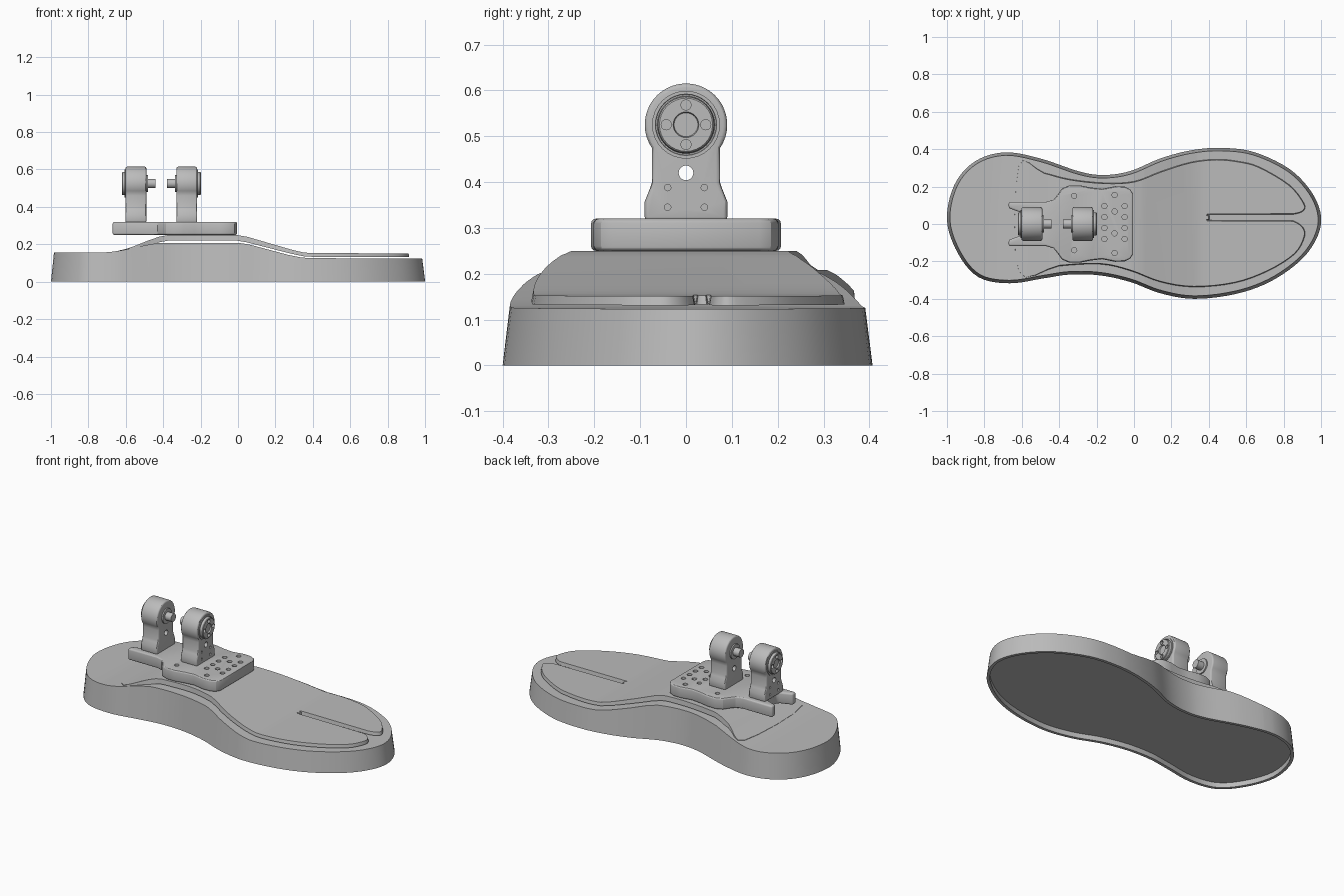
import bpy, bmesh
from math import sin, cos, radians, pi
from mathutils import Matrix, Vector

cube = bpy.data.objects.get("Cube")
if cube:
    bpy.data.objects.remove(cube, do_unlink=True)

grey = bpy.data.materials.new("plain_grey")
grey.use_nodes = True
grey.diffuse_color = (0.5, 0.5, 0.5, 1)
grey.node_tree.nodes["Principled BSDF"].inputs["Base Color"].default_value = (0.5, 0.5, 0.5, 1)


def finish(name, bm, x=0.0):
    bmesh.ops.recalc_face_normals(bm, faces=bm.faces)
    mesh = bpy.data.meshes.new(name)
    bm.to_mesh(mesh)
    bm.free()
    mesh.materials.append(grey)
    ob = bpy.data.objects.new(name, mesh)
    ob.location.x = x
    bpy.context.collection.objects.link(ob)
    return ob


def activate(ob):
    bpy.ops.object.select_all(action='DESELECT')
    ob.select_set(True)
    bpy.context.view_layer.objects.active = ob


def smooth(ob, angle=30):
    activate(ob)
    bpy.ops.object.shade_smooth_by_angle(angle=radians(angle))


def spline(pts, n):
    """Closed smooth curve through the points."""
    out, c = [], [Vector(p) for p in pts]
    for i in range(len(c)):
        a, b, d, e = (c[(i + k) % len(c)] for k in (-1, 0, 1, 2))
        for k in range(n):
            t = k / n
            out.append(0.5 * (2 * b + (d - a) * t + (2 * a - 5 * b + 4 * d - e) * t * t
                              + (3 * b - a - 3 * d + e) * t ** 3))
    return out


def inset(loop, d):
    out = []
    for i, p in enumerate(loop):
        t = (loop[(i + 1) % len(loop)] - loop[i - 1]).normalized()
        out.append(p + Vector((t.y, -t.x)) * d)
    return out


def height(knots, x):
    """Piecewise height along the foot."""
    if x <= knots[0][0]:
        return knots[0][1]
    for (x0, z0), (x1, z1) in zip(knots, knots[1:]):
        if x <= x1:
            return z0 + (z1 - z0) * (x - x0) / (x1 - x0)
    return knots[-1][1]


def loft(loops):
    """Stack closed loops of 3D points and cap both ends."""
    bm = bmesh.new()
    rings = [[bm.verts.new(p) for p in loop] for loop in loops]
    for r, s in zip(rings, rings[1:]):
        for i in range(len(r)):
            j = (i + 1) % len(r)
            bm.faces.new((r[i], r[j], s[j], s[i]))
    bm.faces.new(rings[0])
    bm.faces.new(rings[-1])
    return bm


def contour(bm, stations, remap):
    """Slice across the foot, then bend to the height profile."""
    for x in stations:
        bmesh.ops.bisect_plane(bm, geom=bm.verts[:] + bm.edges[:] + bm.faces[:],
                               dist=1e-5, plane_co=(x, 0, 0), plane_no=(1, 0, 0))
    for v in bm.verts:
        v.co.z = remap(v.co.x, v.co.z)


def rods(name, items, axis, x=0.0):
    """Cylinders given as (centre, radius, length), along X or Z."""
    bm = bmesh.new()
    turn = Matrix.Rotation(pi / 2, 4, 'Y') if axis == 'X' else Matrix()
    for co, r, length in items:
        bmesh.ops.create_cone(bm, cap_ends=True, segments=20, radius1=r, radius2=r,
                              depth=length, matrix=Matrix.Translation(co) @ turn)
    return finish(name, bm, x)


def drill(ob, cutter):
    activate(ob)
    mod = ob.modifiers.new("holes", 'BOOLEAN')
    mod.operation = 'DIFFERENCE'
    mod.solver = 'EXACT'
    mod.object = cutter
    bpy.ops.object.modifier_apply(modifier=mod.name)
    bpy.data.objects.remove(cutter, do_unlink=True)


def bevel(ob, width, segments=3):
    activate(ob)
    mod = ob.modifiers.new("rounding", 'BEVEL')
    mod.width, mod.segments, mod.angle_limit = width, segments, radians(40)
    bpy.ops.object.modifier_apply(modifier=mod.name)


def at(loop, z):
    return [(p[0], p[1], z) for p in loop]


# Sole: tapered footprint with a shallow recess underneath
foot = spline([(-1, .02), (-.96, .21), (-.85, .335), (-.69, .383), (-.5, .35), (-.29, .28),
               (-.16, .262), (-.02, .283), (.14, .35), (.3, .393), (.46, .407), (.64, .385),
               (.83, .295), (.95, .17), (1, .04), (.975, -.08), (.885, -.2), (.725, -.31),
               (.54, -.375), (.32, -.4), (.14, -.37), (-.02, -.31), (-.18, -.275), (-.34, -.27),
               (-.48, -.29), (-.665, -.317), (-.83, -.285), (-.94, -.16)], 5)
sole_top = [(-.74, .155), (-.68, .159), (-.62, .168), (-.55, .183), (-.48, .198), (-.42, .208),
            (0, .208), (.06, .199), (.27, .143), (.34, .129), (.4, .126), (1, .123)]
rim = inset(foot, .018)
bm = loft([at(rim, .03), at(rim, 0), at(foot, 0), at(inset(foot, .016), 1)])
contour(bm, [k[0] for k in sole_top[:-1]],
        lambda x, z: z * height(sole_top, x) if z > .05 else z)
smooth(finish("sole", bm))

# Springy foot plate with a split toe, arched just above the sole
toe_plate = spline([(-.62, .31), (-.48, .275), (-.345, .24), (-.16, .22), (0, .228), (.14, .28),
                    (.3, .33), (.44, .346), (.56, .335), (.67, .305), (.83, .21), (.91, .11),
                    (.905, .07), (.86, .053), (.8, .051), (.42, .05), (.405, .045), (.405, .024),
                    (.42, .02), (.8, .019), (.86, .014), (.905, -.02), (.912, -.07), (.86, -.16),
                    (.72, -.25), (.54, -.315), (.32, -.337), (.14, -.31), (-.02, -.25),
                    (-.18, -.215), (-.4, -.225), (-.62, -.255)], 4)
plate_top = [(-.64, .166), (-.6, .175), (-.55, .192), (-.48, .22), (-.42, .241), (-.37, .25),
             (-.01, .25), (.05, .24), (.28, .173), (.35, .156), (.4, .153), (.95, .151)]


def plate_height(x, z):
    top = height(plate_top, x)
    thick = .02 + .01 * max(0, min(1, (.35 - x) / .3))
    return top - thick * (1 - z)


bm = loft([at(toe_plate, 0), at(inset(toe_plate, .004), 1)])
contour(bm, [k[0] for k in plate_top[1:-1]], plate_height)
smooth(finish("foot_plate", bm))

# Mounting block with forked heel end and drilled holes
half = [(-.005, .16), (-.02, .185), (-.05, .2), (-.1, .202), (-.17, .188), (-.23, .195),
        (-.29, .207), (-.345, .207), (-.385, .19), (-.41, .155), (-.43, .13), (-.47, .118),
        (-.67, .118), (-.67, .085), (-.6, .06), (-.585, .045)]
outline = half + [(x, -y) for x, y in reversed(half)]
block = finish("mounting_block", loft([at(outline, .25), at(outline, .32)]))
bevel(block, .01)
holes = [(x, y) for x in (-.158, -.05) for y in (.096, .037, -.021, -.08)]
holes += [(-.104, y) for y in (.155, .067, -.05, -.155)] + [(-.32, .15), (-.32, -.14)]
drill(block, rods("block_cutter", [((x, y, .32), .014, .08) for x, y in holes], 'Z'))
smooth(block)

# Upright brackets: round head, waisted neck and flared base
CX, CZ = -.41, .525
side = [(.09, .315), (.09, .358), (.079, .385), (.074, .4), (.074, .46)]
head = [(.09 * cos(radians(a)), CZ + .09 * sin(radians(a))) for a in range(-34, 91, 8)]
right = side + head
prof = right + [(-y, z) for y, z in reversed(right)]


def mirrored(ob):
    ob.modifiers.new("pair", 'MIRROR')
    smooth(ob)


bracket = finish("ankle_brackets", loft([[(x, y, z) for y, z in prof] for x in (.08, .192)]), CX)
bevel(bracket, .009)
cuts = [((.135, 0, .42), .016, .3)]
cuts += [((.19, y, z), .007, .04) for y in (-.04, .04) for z in (.345, .388)]
drill(bracket, rods("bracket_cutter", cuts, 'X', CX))
mirrored(bracket)

# Bearing caps on the outer faces, with four bolt holes around a hub
cap_prof = [(.17, .074), (.196, .074), (.196, .067), (.192, .066), (.192, .063),
            (.208, .061), (.211, .058), (.211, .028), (.203, .026)]
ring = [[(x, r * cos(2 * pi * i / 32), CZ + r * sin(2 * pi * i / 32)) for i in range(32)]
        for x, r in cap_prof]
cap = finish("bearing_caps", loft(ring), CX)
drill(cap, rods("cap_cutter", [((.21, .043 * cos(a), CZ + .043 * sin(a)), .011, .03)
                               for a in (0, pi / 2, pi, 3 * pi / 2)], 'X', CX))
mirrored(cap)

# Pivot pins facing each other between the brackets
pins = rods("pivot_pins", [((.07, 0, CZ), .018, .06), ((.052, 0, CZ), .025, .042),
                           ((.08, 0, CZ), .045, .016)], 'X', CX)
mirrored(pins)
